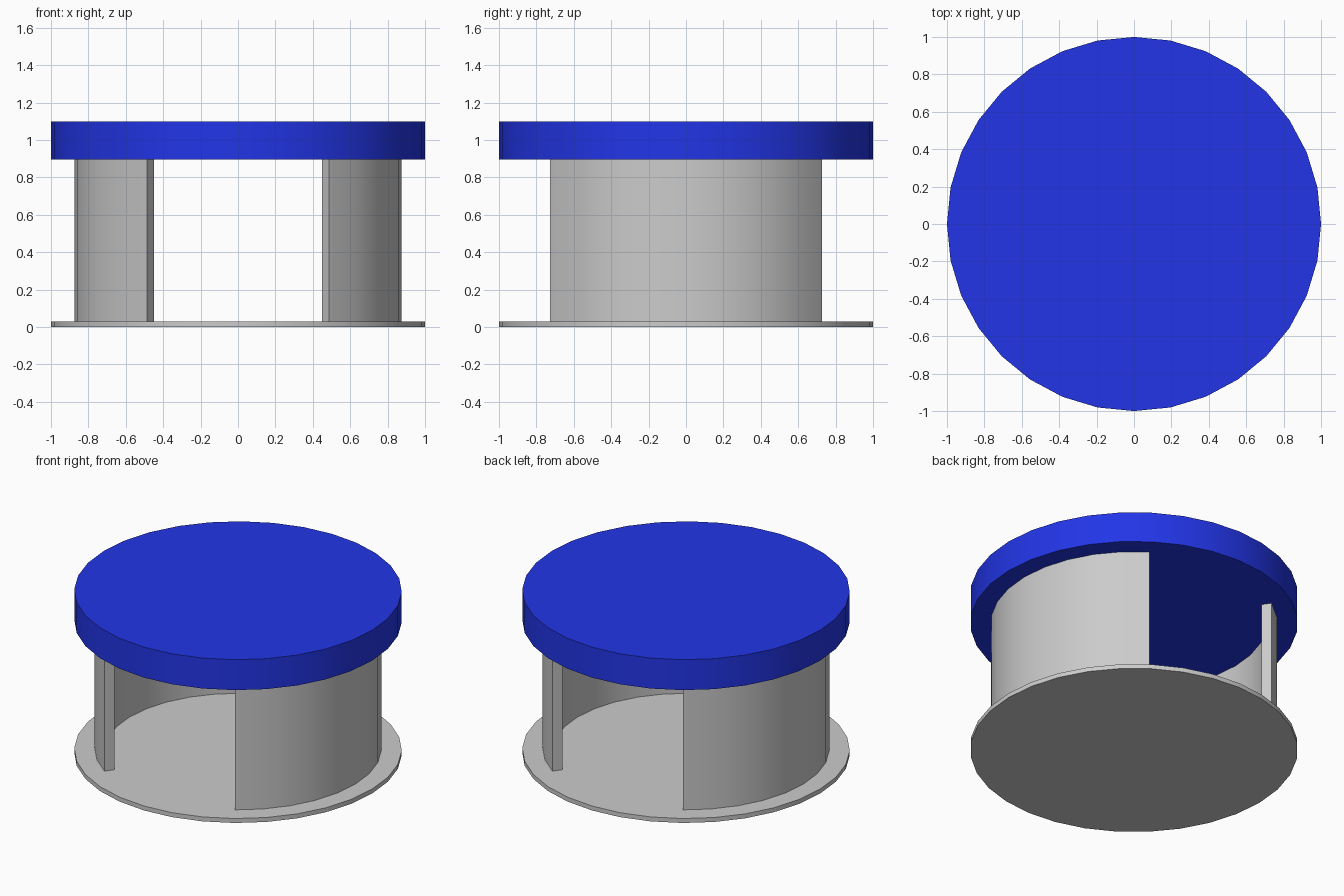
import bpy, bmesh, math

if "Cube" in bpy.data.objects:
    bpy.data.objects.remove(bpy.data.objects["Cube"])

SIDES = 32
STEP = 2 * math.pi / SIDES


def smooth(obj):
    bpy.ops.object.select_all(action='DESELECT')
    bpy.context.view_layer.objects.active = obj
    obj.select_set(True)
    bpy.ops.object.shade_smooth_by_angle(angle=math.radians(30))


def disc(name, radius, z0, z1):
    bpy.ops.mesh.primitive_cylinder_add(vertices=SIDES, radius=radius, depth=z1 - z0,
                                        location=(0, 0, (z0 + z1) / 2))
    obj = bpy.context.object
    obj.name = name
    smooth(obj)
    return obj


def curved_wall(name, centre, r_in, r_out, z0, z1, segments=10):
    # Sweep a rectangular section along an arc
    bm = bmesh.new()
    rings = []
    for i in range(segments + 1):
        a = centre + (i - segments / 2) * STEP
        rings.append([bm.verts.new((r * math.cos(a), r * math.sin(a), z))
                      for r, z in ((r_in, z0), (r_out, z0), (r_out, z1), (r_in, z1))])
    for a, b in zip(rings, rings[1:]):
        for k in range(4):
            n = (k + 1) % 4
            bm.faces.new((a[k], a[n], b[n], b[k]))
    bm.faces.new(rings[0])
    bm.faces.new(rings[-1])
    bmesh.ops.recalc_face_normals(bm, faces=bm.faces)
    mesh = bpy.data.meshes.new(name)
    bm.to_mesh(mesh)
    bm.free()
    obj = bpy.data.objects.new(name, mesh)
    bpy.context.collection.objects.link(obj)
    smooth(obj)


# Thin grey base plate
disc("base_plate", 1.0, 0.0, 0.03)

# Two curved side walls, open at front and back
curved_wall("right_wall", 0, 0.81, 0.875, 0.03, 0.895)
curved_wall("left_wall", math.pi, 0.81, 0.875, 0.03, 0.895)

# Thick blue top
top = disc("top_slab", 1.0, 0.895, 1.10)
blue = bpy.data.materials.new("blue")
blue.diffuse_color = (0.016, 0.036, 0.8, 1)
blue.use_nodes = True
blue.node_tree.nodes["Principled BSDF"].inputs["Base Color"].default_value = blue.diffuse_color
top.data.materials.append(blue)
